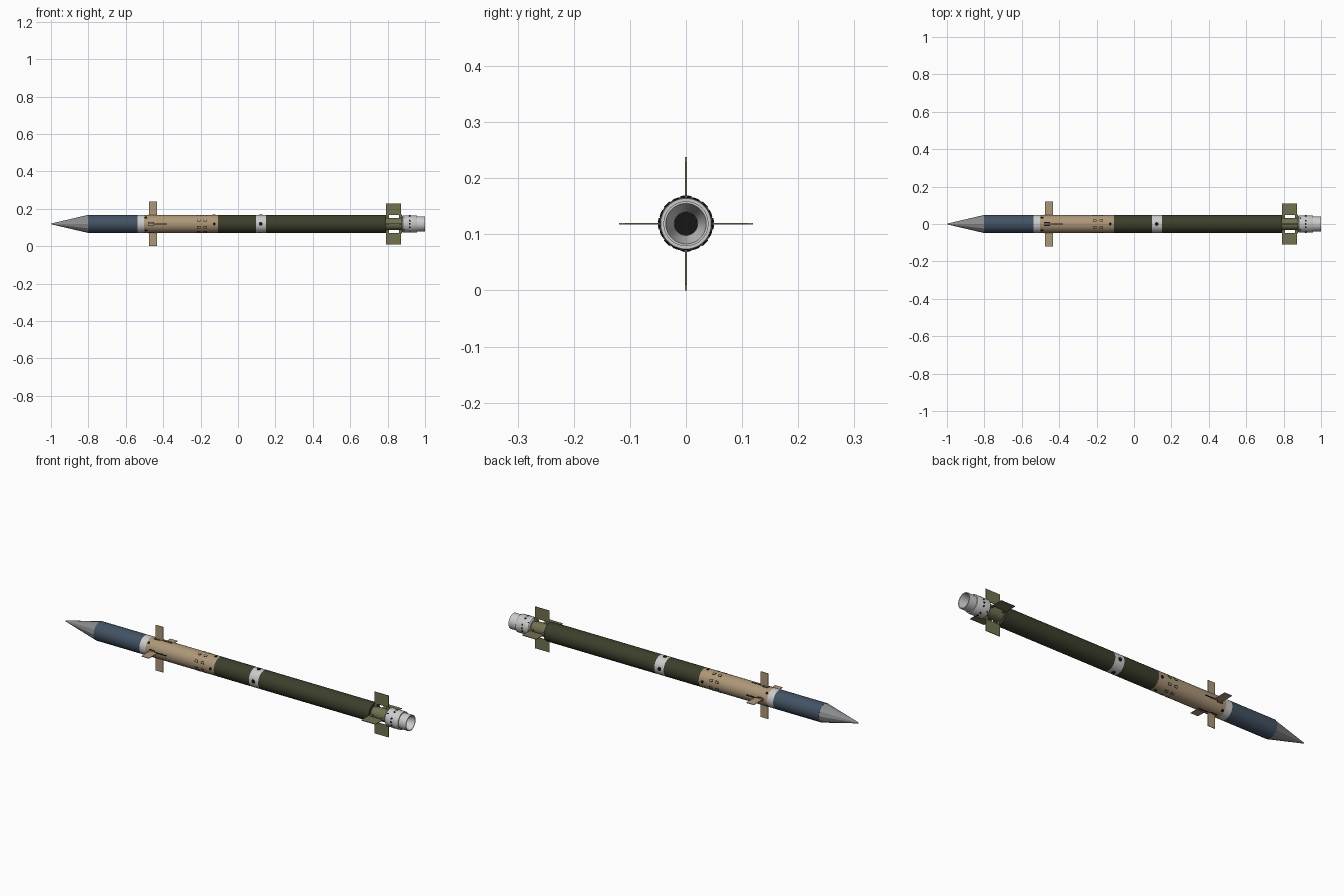
import bpy, bmesh, math
from mathutils import Matrix, Vector

if "Cube" in bpy.data.objects:
    bpy.data.objects.remove(bpy.data.objects["Cube"])

CZ = 0.119   # height of the long axis
R = 0.048    # body radius


def material(name, c):
    m = bpy.data.materials.new(name)
    m.diffuse_color = (*c, 1)
    m.use_nodes = True
    m.node_tree.nodes["Principled BSDF"].inputs["Base Color"].default_value = m.diffuse_color
    return m


BLUE = material("slate_blue", (0.055, 0.085, 0.125))
TAN = material("tan", (0.42, 0.31, 0.19))
OLIVE = material("dark_olive", (0.045, 0.05, 0.025))
FIN = material("light_olive", (0.17, 0.165, 0.08))
WHITE = material("off_white", (0.6, 0.6, 0.58))
GREY = material("nose_grey", (0.25, 0.26, 0.27))
BLACK = material("black", (0.008, 0.008, 0.008))


def finish(bm, name, mat, smooth=True):
    bmesh.ops.recalc_face_normals(bm, faces=bm.faces)
    me = bpy.data.meshes.new(name)
    bm.to_mesh(me)
    bm.free()
    ob = bpy.data.objects.new(name, me)
    bpy.context.collection.objects.link(ob)
    ob.location.z = CZ
    me.materials.append(mat)
    if smooth:
        bpy.ops.object.select_all(action='DESELECT')
        ob.select_set(True)
        bpy.context.view_layer.objects.active = ob
        bpy.ops.object.shade_smooth_by_angle(angle=math.radians(28))
    return ob


def lathe(name, profile, mat, sides=48, smooth=True):
    """Revolve (x, radius) points around the x axis."""
    bm = bmesh.new()
    vs = [bm.verts.new((x, 0, r)) for x, r in profile]
    es = [bm.edges.new(p) for p in zip(vs, vs[1:])]
    bmesh.ops.spin(bm, geom=vs + es, axis=(1, 0, 0), cent=(0, 0, 0),
                   angle=math.tau, steps=sides, use_duplicate=False)
    bmesh.ops.remove_doubles(bm, verts=bm.verts, dist=1e-5)
    return finish(bm, name, mat, smooth)


def tube(name, x0, x1, r, mat):
    return lathe(name, [(x0, 0), (x0, r), (x1, r), (x1, 0)], mat)


def turn(deg):
    return Matrix.Rotation(math.radians(deg), 4, 'X')


def boxes(name, x0, x1, t, r0, r1, angles, mat):
    """Boxes repeated around the axis, spanning x0..x1 and radius r0..r1."""
    bm = bmesh.new()
    for a in angles:
        m = (turn(a) @ Matrix.Translation(((x0 + x1) / 2, 0, (r0 + r1) / 2))
             @ Matrix.Diagonal((x1 - x0, t, r1 - r0, 1)))
        bmesh.ops.create_cube(bm, size=1, matrix=m)
    return finish(bm, name, mat, False)


def fins(name, outline, t, mat):
    """Four thin blades from an (x, radius) outline, sharpened toward the edges."""
    bm = bmesh.new()
    cx = sum(p[0] for p in outline) / len(outline)
    cr = sum(p[1] for p in outline) / len(outline)
    for a in QUAD:
        rim = [bm.verts.new(turn(a) @ Vector((x, s * t / 2, r)))
               for s in (-1, 1) for x, r in outline]
        n = len(outline)
        bm.faces.new(rim[:n])
        bm.faces.new(rim[n:])
        for i in range(n):
            j = (i + 1) % n
            bm.faces.new((rim[i], rim[j], rim[n + j], rim[n + i]))
    return finish(bm, name, mat, False)


def studs(name, x, rad, r, angles, mat):
    """Small round discs set on the skin."""
    bm = bmesh.new()
    for a in angles:
        bmesh.ops.create_cone(bm, cap_ends=True, segments=12, radius1=rad, radius2=rad,
                              depth=0.004, matrix=turn(a) @ Matrix.Translation((x, 0, r - 0.001)))
    return finish(bm, name, mat)


QUAD = [0, 90, 180, 270]
DIAG = [45, 135, 225, 315]
EIGHT = [22.5 + 45 * i for i in range(8)]

# Faceted nose and body sections
lathe("nose_cone", [(-1, 0), (-0.997, 0.0025), (-0.802, R), (-0.802, 0)], GREY, 12, False)
tube("forward_section", -0.802, -0.538, R, BLUE)
tube("forward_band", -0.538, -0.503, R, WHITE)
tube("guidance_section", -0.503, -0.107, R, TAN)
tube("mid_section", -0.107, 0.096, R, OLIVE)
tube("middle_band", 0.096, 0.15, R, WHITE)
tube("main_tube", 0.15, 0.79, R, OLIVE)
tube("tail_core", 0.79, 0.88, 0.032, FIN)

# Stepped tail collar with a hollow cone at the back
lathe("tail_nozzle", [(0.877, 0), (0.877, 0.041), (0.882, 0.046), (0.955, 0.046), (0.957, 0.045),
                      (0.957, 0.040), (1.0, 0.040), (1.0, 0.036), (0.915, 0.021), (0.915, 0)], WHITE)
tube("nozzle_throat", 0.913, 0.917, 0.0208, BLACK)

# Front fins with root mounts and folding slots
fins("front_fins", [(-0.476, R - 0.004), (-0.433, R - 0.004), (-0.433, 0.119), (-0.476, 0.119)], 0.003, TAN)
boxes("front_fin_slots", -0.465, -0.38, 0.007, R - 0.004, R + 0.0006, QUAD, BLACK)
boxes("front_fin_mount_rims", -0.482, -0.448, 0.019, R - 0.006, R + 0.0004, QUAD, BLACK)
boxes("front_fin_mounts", -0.478, -0.452, 0.013, R - 0.005, R + 0.002, QUAD, TAN)

# Rear fins standing off the tail core on narrow hinges
fins("rear_fins", [(0.79, 0.048), (0.872, 0.048), (0.872, 0.109), (0.79, 0.109)], 0.003, FIN)
boxes("rear_fin_hinges", 0.792, 0.806, 0.006, 0.03, 0.05, QUAD, FIN)
boxes("rear_fin_rear_hinges", 0.862, 0.878, 0.006, 0.03, 0.05, QUAD, FIN)

# Ports, hatches and screws
for i, x in enumerate((-0.21, -0.175)):
    boxes(f"hatch_rims_{i}", x - 0.009, x + 0.009, 0.013, R - 0.004, R + 0.0003, EIGHT, BLACK)
    boxes(f"hatches_{i}", x - 0.006, x + 0.006, 0.008, R - 0.004, R + 0.0008, EIGHT, TAN)
studs("guidance_front_ports", -0.492, 0.007, R, DIAG, BLACK)
studs("guidance_rear_ports", -0.127, 0.008, R, QUAD, BLACK)
studs("middle_band_ports", 0.121, 0.010, R, QUAD, BLACK)
studs("tail_collar_ports", 0.918, 0.005, 0.046, EIGHT + QUAD, BLACK)
studs("tail_collar_screws", 0.89, 0.003, 0.046, DIAG, BLACK)
